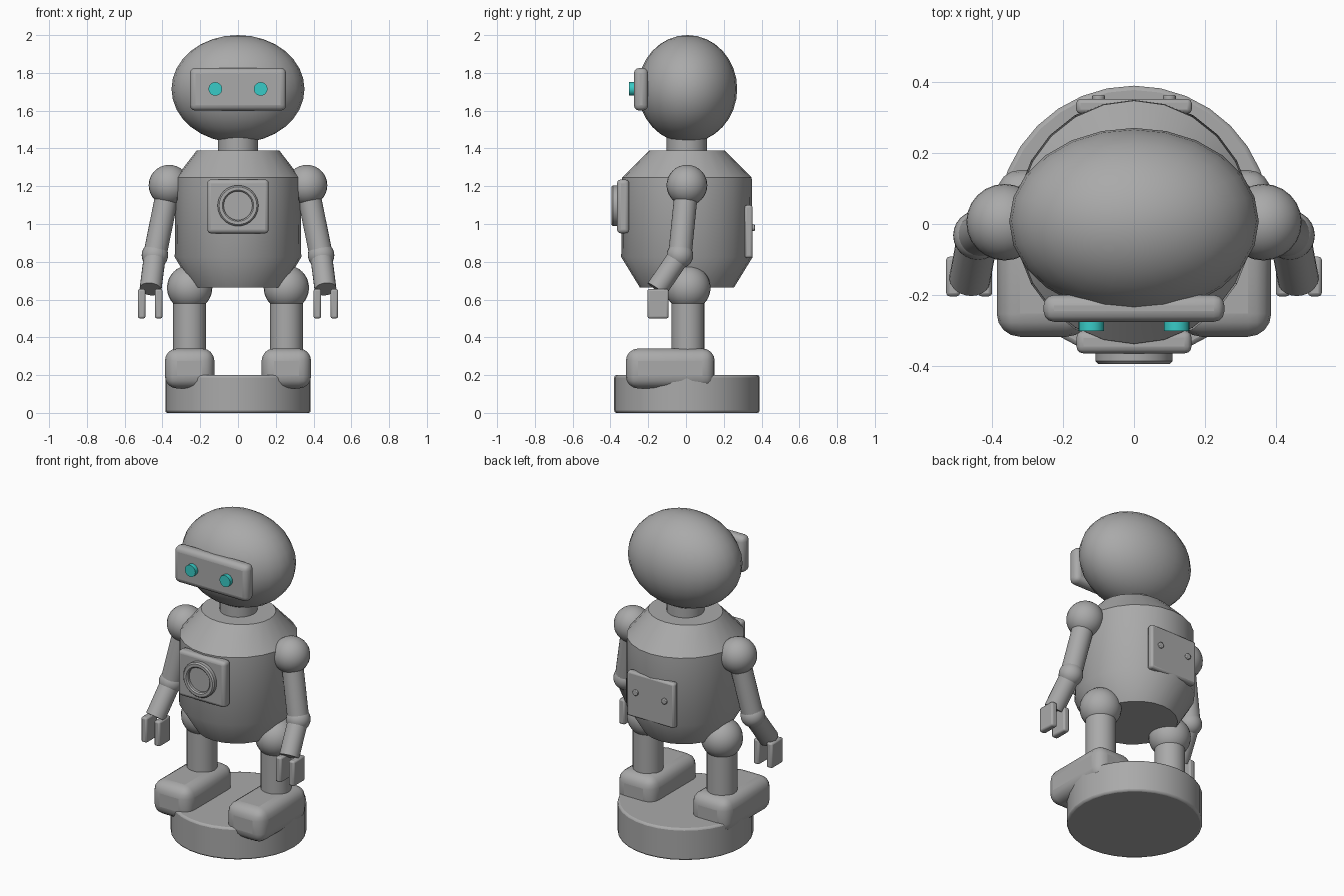
import bpy, bmesh, math
from mathutils import Vector

cube = bpy.data.objects.get("Cube")
if cube:
    bpy.data.objects.remove(cube, do_unlink=True)


def make_material(name, rgb):
    m = bpy.data.materials.new(name)
    m.use_nodes = True
    m.diffuse_color = (*rgb, 1)
    m.node_tree.nodes["Principled BSDF"].inputs["Base Color"].default_value = (*rgb, 1)
    return m


GREY = make_material("grey metal", (0.4, 0.4, 0.4))
TEAL = make_material("teal glow", (0.04, 0.6, 0.57))


def finish(name, bm, mat=GREY, bevel=0, segments=3):
    bmesh.ops.recalc_face_normals(bm, faces=bm.faces)
    me = bpy.data.meshes.new(name)
    bm.to_mesh(me)
    bm.free()
    me.materials.append(mat)
    ob = bpy.data.objects.new(name, me)
    bpy.context.collection.objects.link(ob)
    if bevel:
        mod = ob.modifiers.new("rounded edges", 'BEVEL')
        mod.width, mod.segments = bevel, segments
    bpy.ops.object.select_all(action='DESELECT')
    ob.select_set(True)
    bpy.context.view_layer.objects.active = ob
    bpy.ops.object.shade_smooth_by_angle(angle=math.radians(32))
    return ob


def box(name, centre, size, bevel, segments=3):
    bm = bmesh.new()
    bmesh.ops.create_cube(bm, size=1)
    bmesh.ops.scale(bm, vec=size, verts=bm.verts)
    bmesh.ops.translate(bm, vec=centre, verts=bm.verts)
    return finish(name, bm, GREY, bevel, segments)


def ball(name, centre, radii, u=24, v=16):
    bm = bmesh.new()
    bmesh.ops.create_uvsphere(bm, u_segments=u, v_segments=v, radius=1)
    bmesh.ops.scale(bm, vec=radii, verts=bm.verts)
    bmesh.ops.translate(bm, vec=centre, verts=bm.verts)
    return finish(name, bm)


def rod(name, start, end, radius, mat=GREY, bevel=0, sides=24):
    a, b = Vector(start), Vector(end)
    bm = bmesh.new()
    bmesh.ops.create_cone(bm, cap_ends=True, segments=sides, radius1=radius,
                          radius2=radius, depth=(b - a).length)
    turn = (b - a).to_track_quat('Z', 'Y').to_matrix()
    bmesh.ops.rotate(bm, matrix=turn, verts=bm.verts)
    bmesh.ops.translate(bm, vec=(a + b) / 2, verts=bm.verts)
    return finish(name, bm, mat, bevel, 2)


def loft(name, rings, y=0.0, sides=24):
    """Stack of ellipses given as (x radius, y radius, height)."""
    bm = bmesh.new()
    loops = []
    for rx, ry, z in rings:
        angles = [2 * math.pi * i / sides for i in range(sides)]
        loops.append([bm.verts.new((rx * math.cos(a), y + ry * math.sin(a), z)) for a in angles])
    for low, high in zip(loops, loops[1:]):
        for i in range(sides):
            j = (i + 1) % sides
            bm.faces.new((low[i], low[j], high[j], high[i]))
    bm.faces.new(loops[0])
    bm.faces.new(loops[-1])
    return finish(name, bm)


# Stand
rod("base", (0, 0.005, 0), (0, 0.005, 0.2), 0.385, bevel=0.012, sides=32)

# Body and head
loft("torso", [(0.24, 0.25, 0.665), (0.335, 0.348, 0.825),
               (0.33, 0.343, 1.245), (0.218, 0.2, 1.39)], y=0.005)
rod("neck", (0, 0.005, 1.36), (0, 0.005, 1.5), 0.107)
ball("head", (0, 0.008, 1.715), (0.352, 0.263, 0.285))
box("face_plate", (0, -0.238, 1.713), (0.51, 0.076, 0.226), 0.03)

# Chest plate with a raised round dial
box("chest_plate", (0, -0.333, 1.093), (0.325, 0.064, 0.285), 0.02)
bm = bmesh.new()
profile = [(0.108, -0.36), (0.108, -0.387), (0.1, -0.395), (0.083, -0.395),
           (0.076, -0.388), (0.076, -0.372), (0, -0.372)]
verts = [bm.verts.new((r, y, 0)) for r, y in profile]
edges = [bm.edges.new(pair) for pair in zip(verts, verts[1:])]
bmesh.ops.spin(bm, geom=verts + edges, cent=(0, 0, 0), axis=(0, 1, 0),
               angle=2 * math.pi, steps=32)
bmesh.ops.remove_doubles(bm, verts=bm.verts, dist=0.0005)
bmesh.ops.translate(bm, vec=(0, 0, 1.097), verts=bm.verts)
finish("chest_dial", bm)

# Back hatch
box("back_plate", (0, 0.332, 0.96), (0.326, 0.042, 0.28), 0.012, 2)

# Paired parts
for side, s in (("left", 1), ("right", -1)):
    rod(side + "_eye", (s * 0.12, -0.27, 1.715), (s * 0.12, -0.302, 1.715), 0.036, TEAL)
    rod(side + "_hatch_bolt", (s * 0.1, 0.34, 0.98), (s * 0.1, 0.364, 0.98), 0.018, bevel=0.004, sides=16)

    shoulder = (s * 0.365, 0.005, 1.205)
    elbow = (s * 0.44, -0.032, 0.835)
    wrist = (s * 0.463, -0.155, 0.655)
    ball(side + "_shoulder", shoulder, (0.108,) * 3)
    rod(side + "_upper_arm", shoulder, elbow, 0.062)
    ball(side + "_elbow", elbow, (0.07,) * 3)
    rod(side + "_forearm", elbow, wrist, 0.058)
    for label, x in (("inner", 0.42), ("outer", 0.51)):
        box(f"{side}_{label}_finger", (s * x, -0.148, 0.578), (0.04, 0.112, 0.156), 0.01, 2)

    ball(side + "_hip", (s * 0.256, 0.01, 0.662), (0.12,) * 3)
    rod(side + "_leg", (s * 0.256, 0.01, 0.28), (s * 0.256, 0.01, 0.66), 0.087)
    box(side + "_foot", (s * 0.256, -0.083, 0.235), (0.262, 0.47, 0.212), 0.065, 4)
